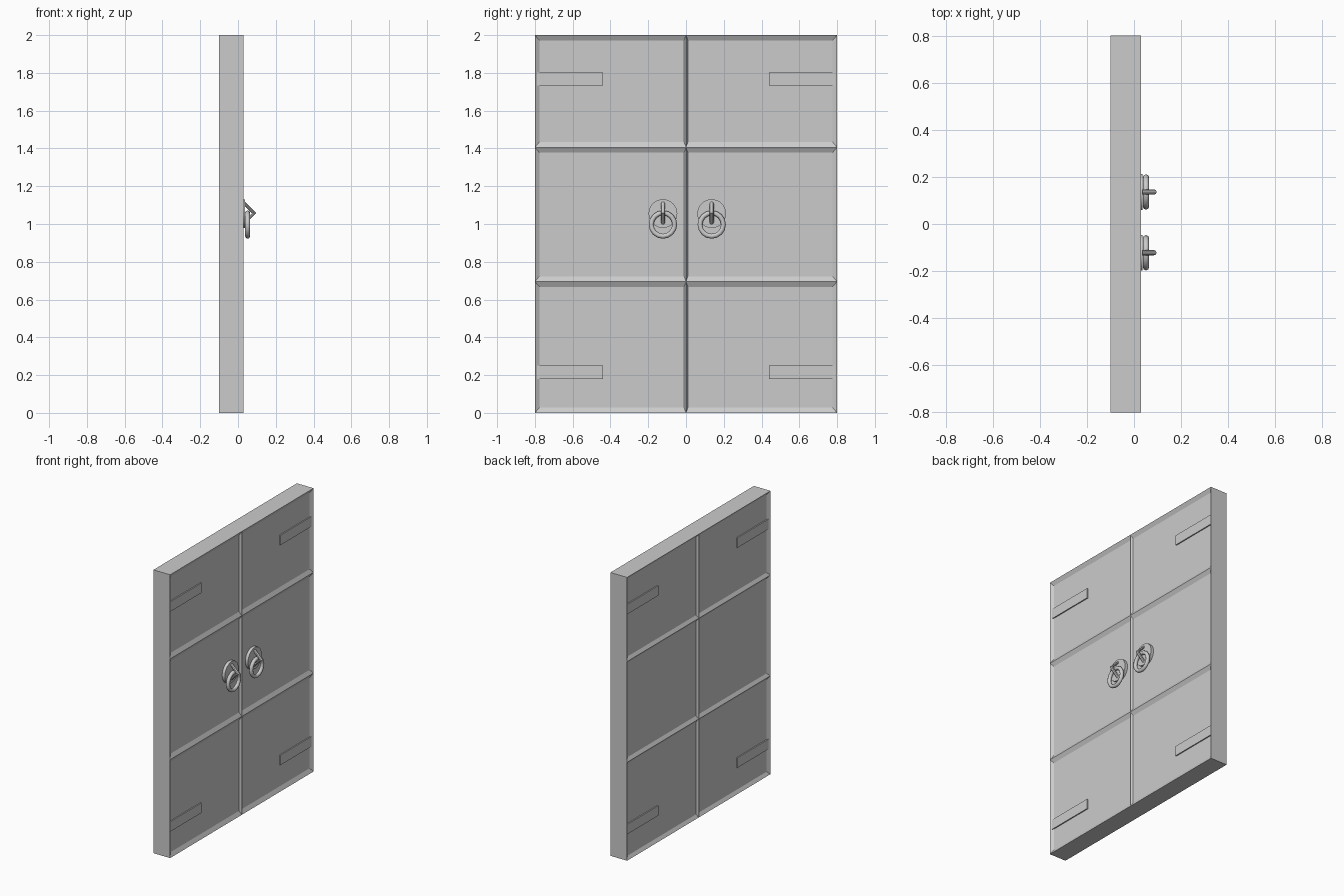
import bpy, bmesh
from math import radians
from mathutils import Vector

if "Cube" in bpy.data.objects:
    bpy.data.objects.remove(bpy.data.objects["Cube"])

FRONT, BACK = 0.03, -0.10
HALF_W = 0.80
LEVELS = [0.0, 0.695, 1.406, 2.0]
DEPTH = 0.015


def finish(bm, name, smooth=False):
    bmesh.ops.remove_doubles(bm, verts=bm.verts, dist=1e-5)
    bmesh.ops.recalc_face_normals(bm, faces=bm.faces)
    me = bpy.data.meshes.new(name)
    bm.to_mesh(me)
    bm.free()
    ob = bpy.data.objects.new(name, me)
    bpy.context.collection.objects.link(ob)
    if smooth:
        bpy.context.view_layer.objects.active = ob
        ob.select_set(True)
        bpy.ops.object.shade_smooth_by_angle(angle=radians(40))
        ob.select_set(False)
    return ob


def quad(bm, pts):
    bm.faces.new([bm.verts.new(p) for p in pts])


def loop(x, y0, y1, z0, z1):
    return [Vector(p) for p in ((x, y0, z0), (x, y1, z0), (x, y1, z1), (x, y0, z1))]


# Door leaf: closed slab with three sunken panels on each side
def door_leaf(side, name):
    bm = bmesh.new()
    for z0, z1 in zip(LEVELS, LEVELS[1:]):
        for x, floor, inset in ((FRONT, FRONT - DEPTH, 0.028),
                                (BACK, BACK + DEPTH, 0.022)):
            outer = loop(x, 0, side * HALF_W, z0, z1)
            inner = loop(floor, side * 0.010, side * (HALF_W - 0.024),
                         z0 + inset, z1 - inset)
            quad(bm, inner)
            for i in range(4):
                j = (i + 1) % 4
                quad(bm, (outer[i], outer[j], inner[j], inner[i]))
        # slab sides
        for y in (0, side * HALF_W):
            quad(bm, ((BACK, y, z0), (FRONT, y, z0), (FRONT, y, z1), (BACK, y, z1)))
    for z in (LEVELS[0], LEVELS[-1]):
        quad(bm, ((BACK, 0, z), (FRONT, 0, z),
                  (FRONT, side * HALF_W, z), (BACK, side * HALF_W, z)))
    finish(bm, name)


# Hinge strap: thin bar lying in the panels on both sides of the leaf
def hinge_strap(side, z, name):
    bm = bmesh.new()
    bmesh.ops.create_cube(bm, size=1)
    x0, x1 = BACK + 0.007, FRONT - 0.007
    for v in bm.verts:
        v.co.x = x1 if v.co.x > 0 else x0
        v.co.y = side * (0.797 if v.co.y > 0 else 0.44)
        v.co.z = z + v.co.z * 0.07
    finish(bm, name)


# Torus helper, axis chosen by rotation
def torus(name, loc, rot, major, minor, seg, minor_seg, smooth):
    bpy.ops.mesh.primitive_torus_add(location=loc, rotation=rot, major_radius=major,
                                     minor_radius=minor, major_segments=seg,
                                     minor_segments=minor_seg)
    ob = bpy.context.object
    ob.name = name
    if smooth:
        bpy.ops.object.shade_smooth_by_angle(angle=radians(50))


# Handle: round plate, diamond staple and hanging ring
def handle(y, label):
    x0, x1 = FRONT - DEPTH - 0.005, FRONT + 0.006
    bpy.ops.mesh.primitive_cylinder_add(vertices=32, radius=0.076, depth=x1 - x0,
                                        location=((x0 + x1) / 2, y, 1.055),
                                        rotation=(0, radians(90), 0))
    bpy.context.object.name = label + "_handle_plate"
    bpy.ops.object.shade_smooth_by_angle(angle=radians(40))
    torus(label + "_handle_staple", (FRONT, y, 1.058), (radians(90), 0, 0),
          0.055, 0.011, 4, 8, False)
    torus(label + "_handle_ring", (0.051, y, 0.997), (0, radians(90), 0),
          0.062, 0.013, 16, 8, True)


for side, label, y in ((-1, "left", -0.122), (1, "right", 0.136)):
    door_leaf(side, label + "_door_leaf")
    for z, where in ((0.215, "lower"), (1.768, "upper")):
        hinge_strap(side, z, f"{label}_{where}_hinge_strap")
    handle(y, label)
